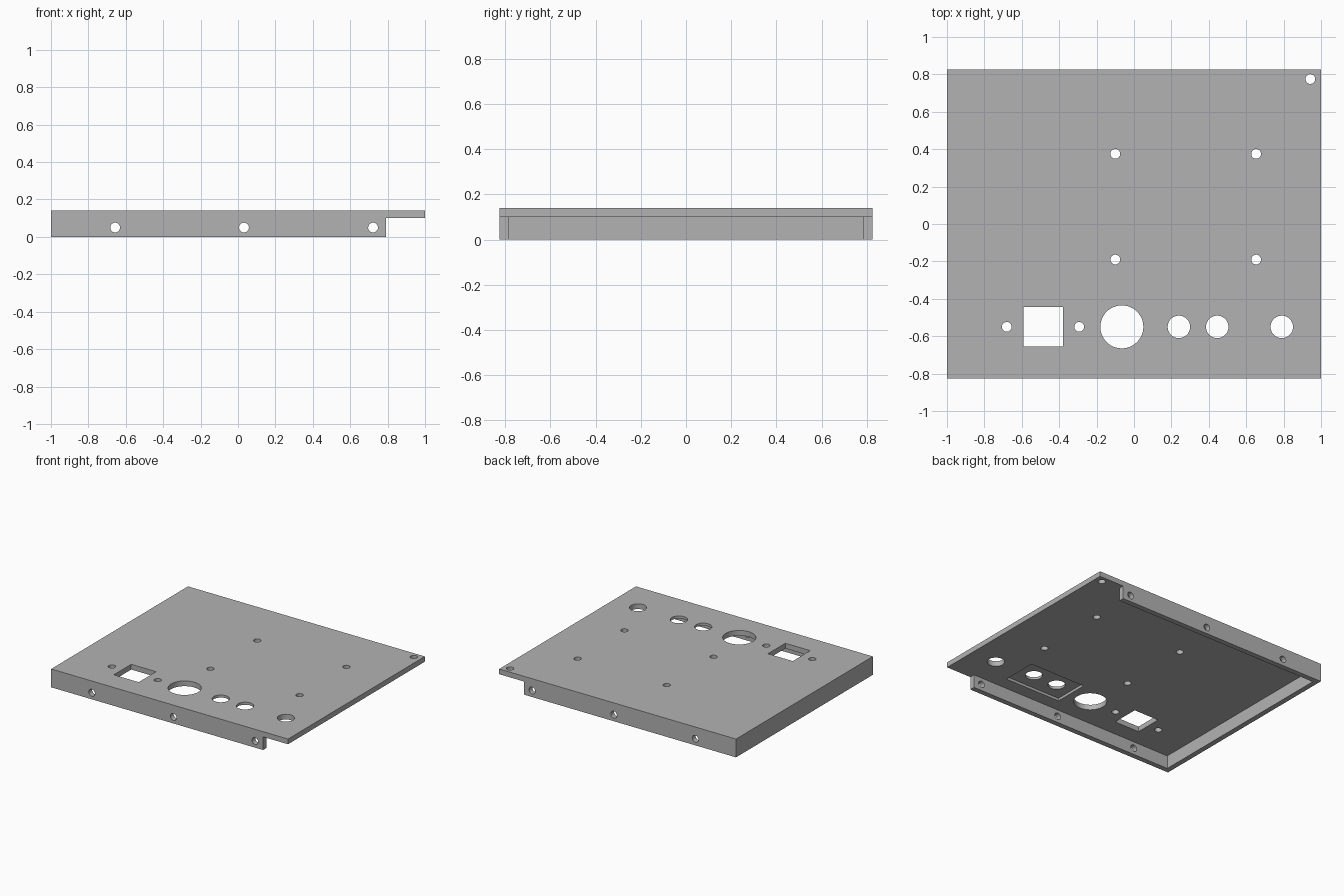
import bpy, bmesh
from math import pi
from mathutils import Matrix, Vector

default = bpy.data.objects.get("Cube")
if default:
    bpy.data.objects.remove(default, do_unlink=True)

# Main dimensions
HALF_Y, TOP, UNDER, WALL, WALL_END = 0.825, 0.14, 0.10, 0.04, 0.79
ROW_Y = -0.55

metal = bpy.data.materials.new("plain grey metal")
metal.use_nodes = True
grey = (0.45, 0.45, 0.45, 1)
metal.diffuse_color = grey
metal.node_tree.nodes["Principled BSDF"].inputs["Base Color"].default_value = grey


def add_box(bm, low, high):
    low, high = Vector(low), Vector(high)
    place = Matrix.Translation((low + high) / 2) @ Matrix.Diagonal((*(high - low), 1))
    bmesh.ops.create_cube(bm, size=1, matrix=place)


def add_rod(bm, centre, radius, depth, turn=None, sides=48):
    place = Matrix.Translation(centre) @ (turn or Matrix.Identity(4))
    bmesh.ops.create_cone(bm, cap_ends=True, segments=sides, radius1=radius,
                          radius2=radius, depth=depth, matrix=place)


def make_object(name, bm):
    mesh = bpy.data.meshes.new(name)
    bm.to_mesh(mesh)
    bm.free()
    mesh.materials.append(metal)
    obj = bpy.data.objects.new(name, mesh)
    bpy.context.collection.objects.link(obj)
    return obj


def cut(target, name, bm):
    cutter = make_object(name, bm)
    bpy.context.view_layer.objects.active = target
    mod = target.modifiers.new(name, 'BOOLEAN')
    mod.operation, mod.solver, mod.object = 'DIFFERENCE', 'EXACT', cutter
    bpy.ops.object.modifier_apply(modifier=name)
    bpy.data.objects.remove(cutter, do_unlink=True)


# Panel blank
bm = bmesh.new()
add_box(bm, (-1, -HALF_Y, 0), (1, HALF_Y, TOP))
panel = make_object("flanged_panel", bm)

# Hollow underside, open at one end, leaving three flanges
bm = bmesh.new()
add_box(bm, (-1 + WALL, -HALF_Y + WALL, -0.1), (1.1, HALF_Y - WALL, UNDER))
cut(panel, "underside_hollow", bm)

# Flanges stop short of the open end
bm = bmesh.new()
add_box(bm, (WALL_END, -1, -0.1), (1.1, 1, UNDER))
cut(panel, "flange_notch", bm)

# Shallow pocket under the paired holes
bm = bmesh.new()
add_box(bm, (0.11, ROW_Y - 0.135, 0.05), (0.58, ROW_Y + 0.135, UNDER + 0.02))
cut(panel, "underside_pocket", bm)

# Square opening, control holes and screw holes through the top
bm = bmesh.new()
add_box(bm, (-0.59, ROW_Y - 0.105, 0.05), (-0.38, ROW_Y + 0.105, 0.2))
for x, radius in ((-0.065, 0.115), (0.24, 0.06), (0.445, 0.06), (0.79, 0.06),
                  (-0.68, 0.026), (-0.293, 0.026)):
    add_rod(bm, (x, ROW_Y, UNDER), radius, 0.15)
mounts = [(x, y) for x in (-0.1, 0.653) for y in (-0.19, 0.375)]
for x, y in mounts + [(0.943, 0.775)]:
    add_rod(bm, (x, y, UNDER), 0.026, 0.15)
cut(panel, "top_holes", bm)

# Screw holes through both long flanges
bm = bmesh.new()
for x in (-0.657, 0.032, 0.722):
    add_rod(bm, (x, 0, 0.05), 0.026, 2, Matrix.Rotation(pi / 2, 4, 'X'))
cut(panel, "flange_holes", bm)

# Smooth hole walls with crisp edges
bpy.ops.object.select_all(action='DESELECT')
panel.select_set(True)
bpy.context.view_layer.objects.active = panel
bpy.ops.object.shade_smooth_by_angle(angle=pi / 6)
